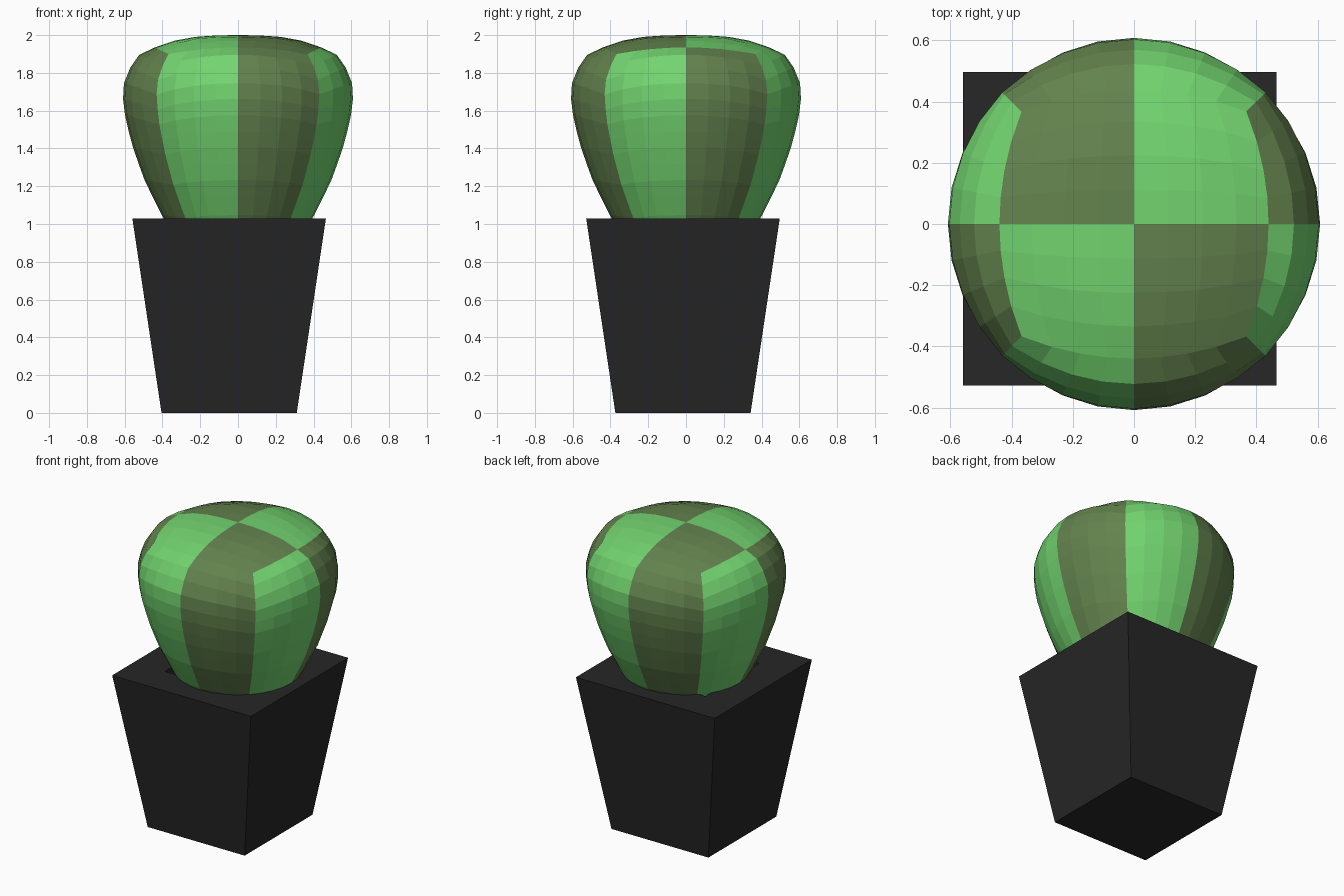
import bpy, bmesh
from math import tan, pi, acos, atan2, cos, sin, sqrt, degrees

if "Cube" in bpy.data.objects:
    bpy.data.objects.remove(bpy.data.objects["Cube"])


def material(name, rgb):
    m = bpy.data.materials.new(name)
    m.diffuse_color = (*rgb, 1)
    m.use_nodes = True
    m.node_tree.nodes["Principled BSDF"].inputs["Base Color"].default_value = m.diffuse_color
    return m


def finish(bm, name, mats):
    bmesh.ops.remove_doubles(bm, verts=bm.verts[:], dist=1e-4)
    bmesh.ops.recalc_face_normals(bm, faces=bm.faces[:])
    me = bpy.data.meshes.new(name)
    bm.to_mesh(me)
    bm.free()
    for m in mats:
        me.materials.append(m)
    ob = bpy.data.objects.new(name, me)
    bpy.context.collection.objects.link(ob)
    return ob


black = material("pot_black", (0.02, 0.02, 0.02))
light = material("leaf_light", (0.17, 0.66, 0.16))
dark = material("leaf_dark", (0.125, 0.225, 0.075))

# Pot: tapered box with a square planting hole
CX, CY = -0.047, -0.016
bm = bmesh.new()
rings = []
for half, z in ((0.358, 0), (0.5125, 1.03), (0.284, 1.03), (0.26, 0.7)):
    rings.append([bm.verts.new((CX + sx * half, CY + sy * half, z))
                  for sx, sy in ((-1, -1), (1, -1), (1, 1), (-1, 1))])
for a, b in zip(rings, rings[1:]):
    for i in range(4):
        j = (i + 1) % 4
        bm.faces.new((a[i], a[j], b[j], b[i]))
bm.faces.new(rings[0])
bm.faces.new(rings[-1])
finish(bm, "pot", [black])

# Bush: rounded cube grid wrapped on a profile (polar angle, radius, height)
PROFILE = [(0, 0, 2), (15, .15, 1.998), (30, .30, 1.983), (45, .44, 1.935),
           (54.74, .52, 1.9), (65, .567, 1.835), (75, .603, 1.755),
           (85, .61, 1.675), (100, .595, 1.55), (120, .55, 1.385),
           (140, .49, 1.22), (160, .40, 1.04), (180, .28, .85)]
N, ROWS = 8, 13


def wrap(phi, azimuth):
    for (p0, r0, z0), (p1, r1, z1) in zip(PROFILE, PROFILE[1:]):
        if phi <= p1 + 1e-6:
            t = (phi - p0) / (p1 - p0)
            r, z = r0 + t * (r1 - r0), z0 + t * (z1 - z0)
            return (r * cos(azimuth), r * sin(azimuth), z)


def warp(i):
    return tan((2 * i / N - 1) * pi / 4)


bm = bmesh.new()


def add_grid(point, cols, rows, shade):
    g = [[bm.verts.new(point(i, j)) for j in range(rows + 1)]
         for i in range(cols + 1)]
    for i in range(cols):
        for j in range(rows):
            f = bm.faces.new((g[i][j], g[i + 1][j], g[i + 1][j + 1], g[i][j + 1]))
            f.material_index = shade(f.calc_center_median())
    return g


# Bush crown
def crown(i, j):
    x, y = warp(i), warp(j)
    return wrap(degrees(acos(1 / sqrt(x * x + y * y + 1))), atan2(y, x))


add_grid(crown, N, N, lambda c: 0 if c.x * c.y > 0 else 1)

# Bush sides, one grid per quarter turn
for k in range(4):
    def side(i, j):
        a = warp(i)
        top = degrees(acos(1 / sqrt(a * a + 2)))
        return wrap(top + (180 - top) * j / ROWS, atan2(a, 1) + k * pi / 2)

    sign = -1 if k % 2 == 0 else 1
    add_grid(side, N, ROWS, lambda c: 0 if sign * c.x * c.y > 0 else 1)

bmesh.ops.remove_doubles(bm, verts=bm.verts[:], dist=1e-4)
bmesh.ops.holes_fill(bm, edges=[e for e in bm.edges if e.is_boundary], sides=0)
finish(bm, "bush", [light, dark])
